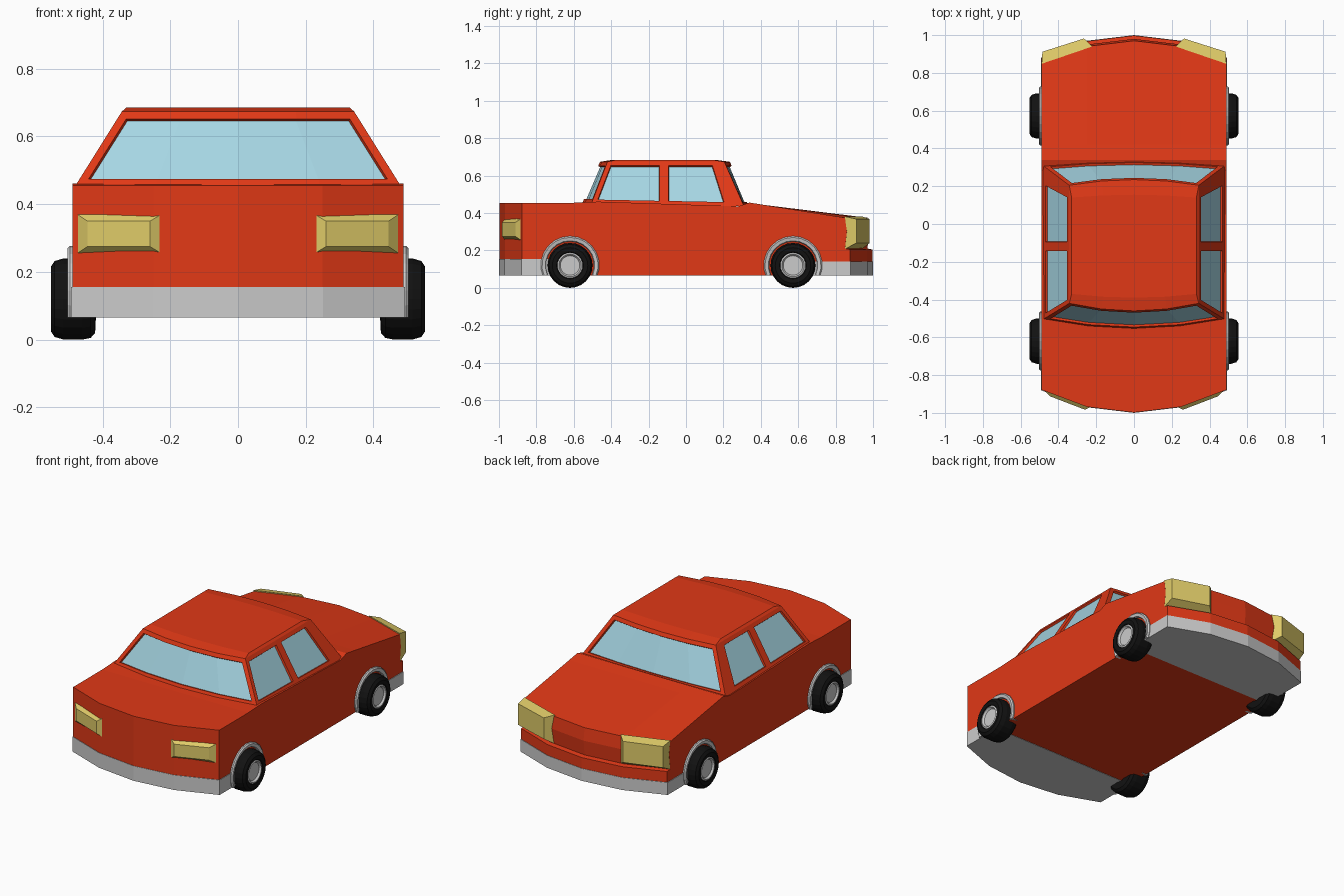
import bpy, bmesh
from math import sin, cos, pi

if "Cube" in bpy.data.objects:
    bpy.data.objects.remove(bpy.data.objects["Cube"])


def material(name, rgb):
    m = bpy.data.materials.new(name)
    m.diffuse_color = (*rgb, 1)
    m.use_nodes = True
    m.node_tree.nodes["Principled BSDF"].inputs["Base Color"].default_value = m.diffuse_color
    return m


RED = material("red_paint", (0.75, 0.04, 0.008))
GLASS = material("window_glass", (0.38, 0.67, 0.77))
YELLOW = material("lamp_yellow", (0.74, 0.6, 0.14))
BLACK = material("tyre_black", (0.006, 0.006, 0.006))


def finish(name, bm, *mats):
    bmesh.ops.recalc_face_normals(bm, faces=bm.faces)
    me = bpy.data.meshes.new(name)
    bm.to_mesh(me)
    bm.free()
    for m in mats:
        me.materials.append(m)
    ob = bpy.data.objects.new(name, me)
    bpy.context.collection.objects.link(ob)
    return ob


def skin(rings, closed=False, caps=True):
    """Join rings of points with quads; cap the first and last ring."""
    bm = bmesh.new()
    vs = [[bm.verts.new(p) for p in r] for r in rings]
    n = len(vs[0])
    if closed:
        vs.append(vs[0])
    for a, b in zip(vs, vs[1:]):
        for i in range(n):
            j = (i + 1) % n
            bm.faces.new((a[i], a[j], b[j], b[i]))
    if caps and not closed:
        bm.faces.new(vs[0])
        bm.faces.new(vs[-1])
    return bm


def loft(name, profile, width, *mats):
    """Side profile swept across the car, with its ends swept back at the corners."""
    rings = []
    for t, bow in ((-1, .12), (-.51, .03), (0, 0), (.51, .03), (1, .12)):
        rings.append([(t * width, y - (bow if y > .9 else -bow if y < -.9 else 0), z)
                      for y, z in profile])
    return finish(name, skin(rings), *mats)


# body shell and bumpers
loft("body", [(-.998, .067), (-.998, .455), (-.6, .455), (-.47, .461), (.28, .436),
              (.34, .456), (.42, .443), (.97, .375), (.98, .3), (.97, .21),
              (.998, .205), (.998, .067)], .489, RED)
loft("front_bumper", [(-1, .065), (-1, .155), (-.62, .155), (-.62, .065)], .493)
loft("rear_bumper", [(1, .065), (1, .14), (.57, .14), (.57, .065)], .493)


# cabin: three rings, windows inset into the walls
def cabin_ring(w, front, front_mid, pillar_b, pillar_a, back, back_mid, zf, zb):
    def z(y):
        return zf + (zb - zf) * (y - front) / (back - front)
    def row(corner, mid):
        return [(t * w, mid + (corner - mid) * t * t, z(corner)) for t in (-1, -.5, 0, .5, 1)]
    side = [(w, y, z(y)) for y in (pillar_b, pillar_a)]
    return (row(front, front_mid) + side + row(back, back_mid)[::-1]
            + [(-x, y, h) for x, y, h in side[::-1]])


bm = skin([cabin_ring(.482, -.505, -.555, -.118, .235, .31, .335, .452, .436),
           cabin_ring(.343, -.42, -.46, -.118, .16, .205, .235, .674, .674),
           cabin_ring(.33, -.37, -.39, -.118, .125, .14, .155, .685, .685)])
bm.faces.ensure_lookup_table()
walls = list(bm.faces)[:14]
bmesh.ops.recalc_face_normals(bm, faces=bm.faces)
for group in ((0, 1, 2, 3), (7, 8, 9, 10), (4,), (5,), (12,), (13,)):
    panes = [walls[i] for i in group]
    bmesh.ops.inset_region(bm, faces=panes, thickness=.024, depth=0, use_even_offset=True)
    bmesh.ops.inset_region(bm, faces=panes, thickness=.002, depth=-.012, use_even_offset=True)
    for f in panes:
        f.material_index = 1
finish("cabin", bm, RED, GLASS)


# lamps: truncated pyramids
def lamp(name, s, outer, inner, z_outer, z_inner):
    rings = []
    for ((xa, ya), (xb, yb)), (lo, hi) in ((outer, z_outer), (inner, z_inner)):
        rings.append([(s * xa, ya, lo), (s * xb, yb, lo), (s * xb, yb, hi), (s * xa, ya, hi)])
    finish(name, skin(rings), YELLOW)


# wheels, hubs and arches
def lathe(name, profile, s, y, *mats):
    rings = [[(s * x, y + r * cos(a), .12 + r * sin(a)) for r, x in profile]
             for a in (2 * pi * i / 24 for i in range(24))]
    return finish(name, skin(rings, closed=True), *mats)


def arch(name, s, y):
    rings = []
    for i in range(15):
        a = -.4 + (pi + .8) * i / 14
        rings.append([(s * x, y + r * cos(a), max(.065, .12 + r * sin(a)))
                      for r, x in ((.118, .46), (.132, .5), (.15, .504), (.157, .497), (.157, .46))])
    finish(name, skin(rings))


for s, side in ((-1, "left"), (1, "right")):
    lamp(f"front_lamp_{side}", s, ((.21, -.96), (.489, -.868)), ((.26, -.983), (.445, -.912)),
         (.245, .38), (.275, .35))
    lamp(f"rear_lamp_{side}", s, ((.22, .94), (.489, .848)), ((.265, .982), (.485, .912)),
         (.207, .382), (.24, .368))
    for y, end in ((-.62, "front"), (.572, "rear")):
        lathe(f"{end}_tyre_{side}", [(.06, .42), (.1, .422), (.115, .435), (.12, .46), (.12, .515),
                                     (.112, .542), (.095, .553), (.072, .55), (.06, .53)], s, y, BLACK)
        lathe(f"{end}_hub_{side}", [(.001, .43), (.068, .43), (.068, .546), (.06, .549),
                                    (.052, .538), (.001, .538)], s, y)
        arch(f"{end}_arch_{side}", s, y)
